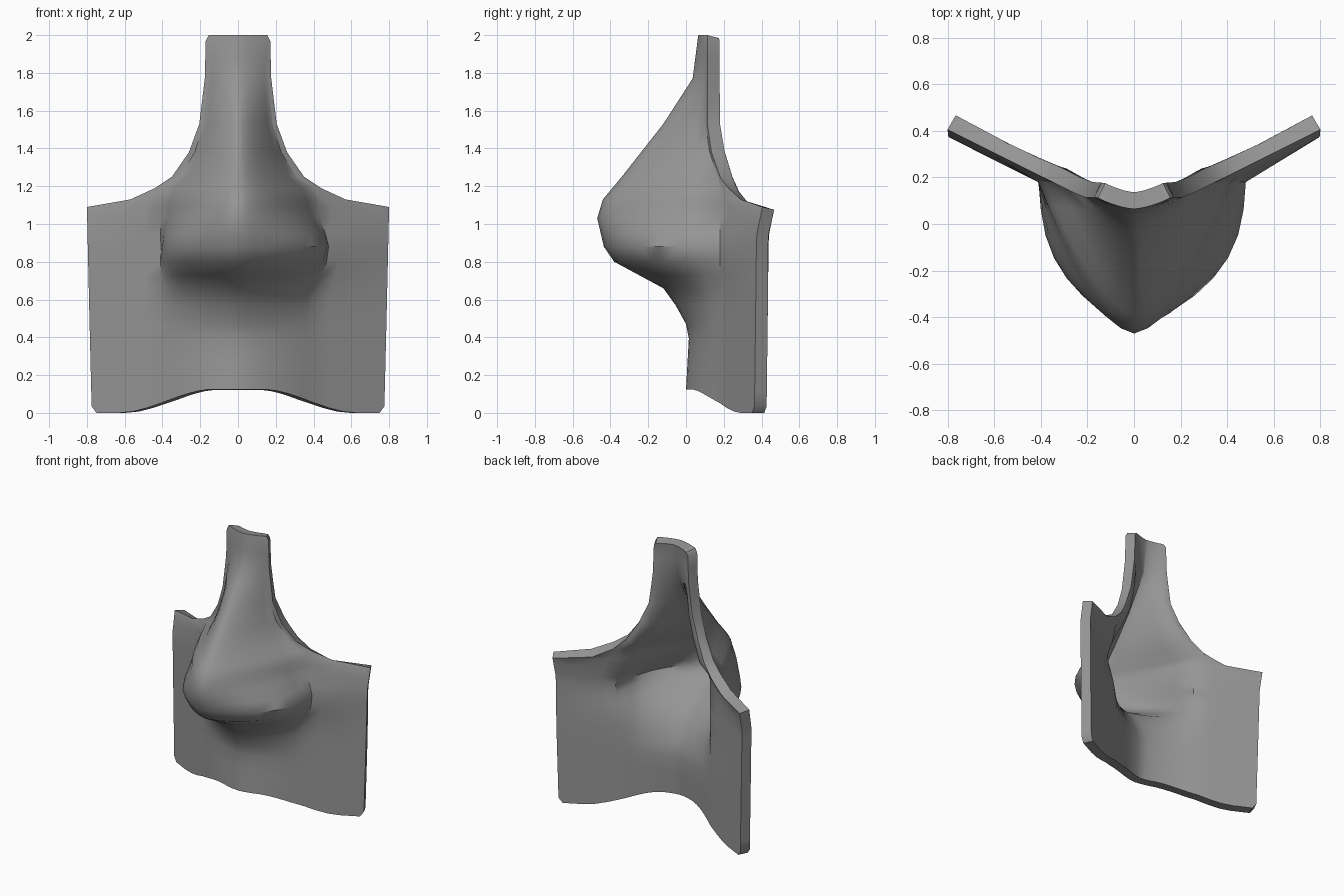
import bpy, bmesh, math

if "Cube" in bpy.data.objects:
    bpy.data.objects.remove(bpy.data.objects["Cube"])

# Side profile of the ridge (height, y) and half width of the upper outline (height, x)
RIDGE = [(0, 0), (.36, .015), (.46, 0), (.57, -.055), (.66, -.12), (.8, -.38), (.88, -.435),
         (1.03, -.47), (1.13, -.44), (1.25, -.34), (1.53, -.12), (1.77, .035), (2, .065)]
OUTLINE = [(0, .775), (1.09, .8), (1.13, .57), (1.19, .44), (1.25, .35), (1.38, .26),
           (1.53, .205), (1.77, .176), (2, .17)]
HEIGHTS = [0, .08, .22, .36, .46, .57, .66, .73, .8, .88, .95, 1.03, 1.09,
           1.13, 1.19, 1.25, 1.38, 1.53, 1.66, 1.77, 1.88, 1.97, 2]
STEPS = 8


def clamp(v):
    return min(max(v, 0), 1)


def lookup(table, z):
    for (z0, v0), (z1, v1) in zip(table, table[1:]):
        if z <= z1:
            return v0 + (v1 - v0) * (z - z0) / (z1 - z0)
    return table[-1][1]


def half_section(z, side):
    w = lookup(OUTLINE, z) - (.015 if z == 2 else 0)
    edge_y = max(.113, .405 - .5 * (.8 - w)) - .03 * clamp((1.09 - z) / .15)
    ridge_y = lookup(RIDGE, z)
    base_y = min(.18, edge_y - .01)
    flare = math.exp(-((z - .87) / (.17 if z < .87 else .15)) ** 2)   # nostril bulge
    n = (min(.41, .88 * w) + .07 * flare) * (1 - .15 * flare * (side < 0))
    pts = []
    for i in range(STEPS + 1):                  # nose side, from ridge to base
        s = i / STEPS
        x = s + .22 * flare * math.sin(math.pi * s ** 1.3)
        pts.append((n * x, ridge_y + (base_y - ridge_y) * s ** 1.6))
    for t in (.2, .4, .6, .8, .93, 1):          # flat cheek wing
        pts.append((n + (w - n) * t, base_y + (edge_y - base_y) * t))
    out = []
    for i, (x, y) in enumerate(pts):
        # arched lower edge that fades out with height, with rounded corners
        t = clamp((x - .13) / .5)
        lift = .125 * (1 - t * t * (3 - 2 * t)) + (.035 if i == len(pts) - 1 else 0)
        out.append((side * x, y, z + lift * max(0, 1 - z / .5)))
    return out


# Front skin lofted through all heights
bm = bmesh.new()
rows = []
for z in HEIGHTS:
    left, right = half_section(z, -1), half_section(z, 1)
    rows.append([bm.verts.new(p) for p in left[:0:-1] + right])
for a, b in zip(rows, rows[1:]):
    for i in range(len(a) - 1):
        bm.faces.new((a[i], a[i + 1], b[i + 1], b[i]))
mesh = bpy.data.meshes.new("nose_plate")
bm.to_mesh(mesh)
bm.free()
plate = bpy.data.objects.new("nose_plate", mesh)
bpy.context.collection.objects.link(plate)

grey = bpy.data.materials.new("plain grey")
grey.diffuse_color = (.3, .3, .3, 1)
grey.use_nodes = True
grey.node_tree.nodes["Principled BSDF"].inputs["Base Color"].default_value = grey.diffuse_color
mesh.materials.append(grey)

# Shell thickness towards the back
shell = plate.modifiers.new("thickness", 'SOLIDIFY')
shell.thickness = .072
shell.offset = -1
bpy.context.view_layer.objects.active = plate
plate.select_set(True)
bpy.ops.object.modifier_apply(modifier=shell.name)
bpy.ops.object.shade_smooth_by_angle(angle=math.radians(45))
